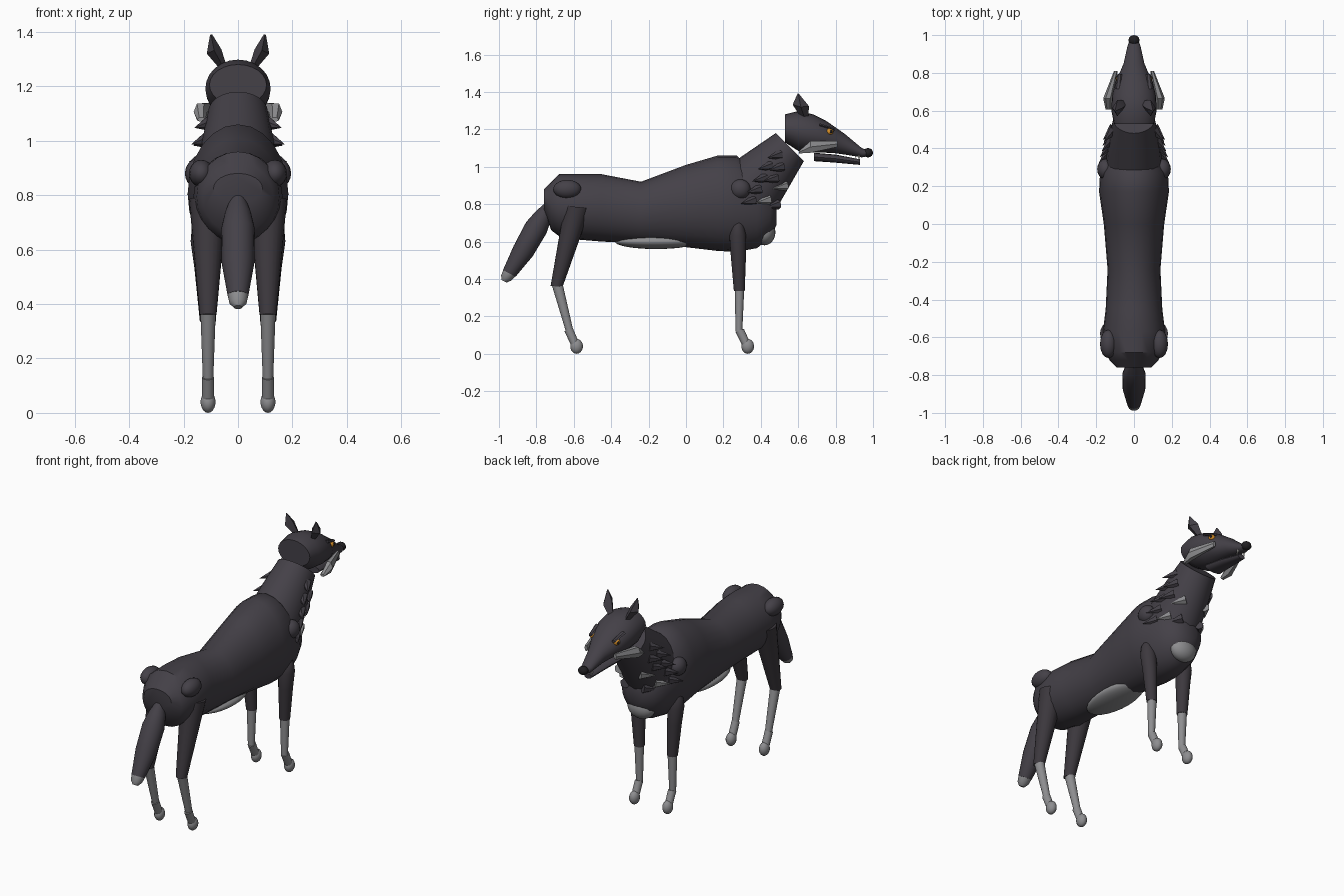
import bpy, bmesh, math
from mathutils import Matrix, Vector

if "Cube" in bpy.data.objects:
    bpy.data.objects.remove(bpy.data.objects["Cube"])


def material(name, r, g, b):
    m = bpy.data.materials.new(name)
    m.diffuse_color = (r, g, b, 1)
    m.use_nodes = True
    m.node_tree.nodes["Principled BSDF"].inputs["Base Color"].default_value = m.diffuse_color
    return m


FUR = material("charcoal fur", 0.058, 0.052, 0.064)
LEG = material("dark leg fur", 0.046, 0.040, 0.048)
GREY = material("light grey fur", 0.27, 0.27, 0.28)
AMBER = material("amber eye", 0.70, 0.28, 0.02)
BLACK = material("black", 0.015, 0.014, 0.016)
WHITE = material("tooth white", 0.75, 0.73, 0.68)


def finish(name, bm, mat, angle=40):
    bmesh.ops.recalc_face_normals(bm, faces=bm.faces[:])
    me = bpy.data.meshes.new(name)
    bm.to_mesh(me)
    bm.free()
    me.materials.append(mat)
    me.shade_smooth()
    me.set_sharp_from_angle(angle=math.radians(angle))
    ob = bpy.data.objects.new(name, me)
    bpy.context.collection.objects.link(ob)
    return ob


def loft(name, mat, rings, v=(0, 0, 1), u=(1, 0, 0), n=20, angle=40):
    """Skin elliptical rings (x, y, z, radius along u, radius along v)."""
    u, v = Vector(u).normalized(), Vector(v).normalized()
    bm = bmesh.new()
    loops = []
    for x, y, z, ru, rv in rings:
        c = Vector((x, y, z))
        loops.append([bm.verts.new(c + u * ru * math.cos(2 * math.pi * i / n)
                                   + v * rv * math.sin(2 * math.pi * i / n)) for i in range(n)])
    for a, b in zip(loops, loops[1:]):
        for i in range(n):
            j = (i + 1) % n
            bm.faces.new((a[i], a[j], b[j], b[i]))
    bm.faces.new(loops[0])
    bm.faces.new(loops[-1])
    return finish(name, bm, mat, angle)


def profile(name, mat, rows, n=24):
    """Loft along y from rows of (y, bottom z, top z, half width)."""
    return loft(name, mat, [(0, y, (b + t) / 2, w, (t - b) / 2) for y, b, t, w in rows], n=n)


def ellipsoid(name, mat, c, r, seg=16):
    bm = bmesh.new()
    bmesh.ops.create_uvsphere(bm, u_segments=seg, v_segments=seg * 2 // 3, radius=1,
                              matrix=Matrix.Translation(c) @ Matrix.Diagonal((*r, 1)))
    return finish(name, bm, mat, 60)


def spike(name, mat, base, direction, length, radius, n=6):
    d = Vector(direction).normalized()
    bm = bmesh.new()
    bmesh.ops.create_cone(bm, cap_ends=True, segments=n, radius1=radius, radius2=0, depth=length,
                          matrix=Matrix.Translation(Vector(base) + d * length / 2)
                          @ d.to_track_quat('Z', 'Y').to_matrix().to_4x4())
    return finish(name, bm, mat, 30)


# Torso, neck and head
profile("torso", FUR, [
    (-.76, .77, .88, .09), (-.72, .66, .92, .13), (-.68, .63, .96, .152), (-.57, .61, .96, .165),
    (-.45, .60, .96, .15), (-.24, .59, .92, .14), (0, .57, 1.01, .16), (.17, .55, 1.06, .185),
    (.27, .545, 1.06, .18), (.38, .565, .97, .145), (.45, .62, .88, .11), (.485, .69, .80, .05)])
loft("neck", FUR, [(0, .32, .85, .15, .185), (0, .44, .98, .135, .145), (0, .555, 1.105, .11, .106)],
     v=(0, -1, 1), n=24)
profile("head", FUR, [
    (.53, 1.13, 1.28, .105), (.60, 1.085, 1.298, .12), (.68, 1.075, 1.28, .116),
    (.75, 1.075, 1.245, .10), (.80, 1.072, 1.21, .076), (.85, 1.065, 1.175, .055),
    (.94, 1.05, 1.10, .035), (.965, 1.055, 1.09, .026)])
profile("lower_jaw", FUR, [(.685, 1.03, 1.075, .06), (.80, 1.022, 1.065, .045), (.93, 1.01, 1.04, .024)], n=12)
ellipsoid("nose", BLACK, (0, .973, 1.075), (.03, .027, .025), 12)

# Pale underside patches
ellipsoid("belly_patch", GREY, (0, -.16, .60), (.10, .22, .04), 24)
ellipsoid("chest_patch", GREY, (0, .42, .65), (.085, .058, .07), 20)

# Tail with pale tip
TAIL_V = (0, -.88, .474)
loft("tail", FUR, [(0, -.735, .785, .028, .03), (0, -.765, .735, .048, .048), (0, -.80, .675, .062, .062),
                   (0, -.87, .55, .06, .058), (0, -.945, .43, .038, .038)], v=TAIL_V)
loft("tail_tip", GREY, [(0, -.943, .433, .038, .037), (0, -.962, .405, .032, .03),
                        (0, -.973, .388, .015, .015)], v=TAIL_V)

# Neck tufts: (y, z, material)
TUFTS = [(.50, 1.065, FUR), (.45, 1.005, FUR), (.51, 1.0, FUR), (.42, .94, FUR), (.48, .94, FUR),
         (.39, .88, FUR), (.36, .82, FUR), (.53, .90, GREY), (.44, .825, GREY), (.49, .80, FUR)]


def neck_side(y, z):
    """Half width of the neck surface at this height and depth."""
    t = ((y - .32) + (z - .85)) * .707 / .345
    d = ((z - .85) - (y - .32)) * .707
    k = max(0, 1 - (d / (.185 - .079 * t)) ** 2)
    return max(.07, (.15 - .04 * t) * math.sqrt(k))


for s, side in ((1, "right"), (-1, "left")):
    # Shoulder and haunch muscles
    ellipsoid(f"shoulder_{side}", FUR, (s * .15, .29, .88), (.045, .055, .053))
    ellipsoid(f"haunch_{side}", FUR, (s * .135, -.635, .88), (.045, .075, .05))

    # Hind leg
    x = s * .11
    loft(f"hind_thigh_{side}", LEG, [(x, -.58, .785, .07, .07), (x, -.692, .36, .031, .032)], v=(0, 1, -.1))
    loft(f"hind_shin_{side}", GREY, [(x, -.687, .365, .028, .029), (x, -.622, .12, .019, .02)], v=(0, 1, .1))
    loft(f"hind_pastern_{side}", GREY, [(x, -.628, .13, .022, .024), (x, -.59, .045, .022, .022)],
         v=(0, 1, .4))
    ellipsoid(f"hind_paw_{side}", GREY, (x, -.585, .04), (.028, .034, .04), 14)

    # Front leg
    loft(f"front_upper_leg_{side}", LEG, [
        (s * .135, .28, .71, .02, .018), (s * .132, .277, .68, .038, .034), (s * .128, .277, .63, .046, .045),
        (s * .12, .28, .53, .04, .041), (x, .285, .335, .03, .029)], v=(0, 1, 0))
    loft(f"front_shin_{side}", GREY, [(x, .286, .34, .027, .025), (x, .283, .12, .019, .018)], v=(0, 1, 0))
    loft(f"front_pastern_{side}", GREY, [(x, .287, .125, .022, .024), (x, .325, .045, .022, .022)],
         v=(0, 1, .4))
    ellipsoid(f"front_paw_{side}", GREY, (x, .33, .04), (.028, .034, .04), 14)

    # Ear, cheek fur, brow, eye and teeth
    loft(f"ear_{side}", FUR, [(s * .055, .632, 1.27, .014, .022), (s * .088, .614, 1.328, .028, .044),
                              (s * .099, .60, 1.39, .004, .004)], v=(0, 1, -.1), u=(1, 0, -.3 * s), n=4, angle=30)
    loft(f"cheek_{side}", GREY, [(s * .135, .605, 1.078, .015, .008), (s * .138, .665, 1.106, .025, .036),
                                 (s * .096, .81, 1.122, .010, .019)], n=6, angle=30)
    loft(f"brow_{side}", FUR, [(s * .085, .715, 1.225, .016, .008), (s * .076, .795, 1.20, .012, .007)], n=6)
    ellipsoid(f"eye_{side}", AMBER, (s * .078, .768, 1.188), (.019, .02, .018), 12)
    ellipsoid(f"pupil_{side}", BLACK, (s * .092, .775, 1.188), (.007, .008, .009), 8)
    spike(f"upper_fang_{side}", WHITE, (s * .022, .925, 1.062), (0, 0, -1), .035, .006)
    spike(f"lower_fang_{side}", WHITE, (s * .016, .905, 1.025), (0, 0, 1), .03, .005)

    # Mane tufts
    for i, (y, z, mat) in enumerate(TUFTS):
        spike(f"neck_tuft_{side}_{i + 1}", mat, (s * (neck_side(y, z) - .012), y, z),
              (s * .65, -.75, -.2), .09, .03)
